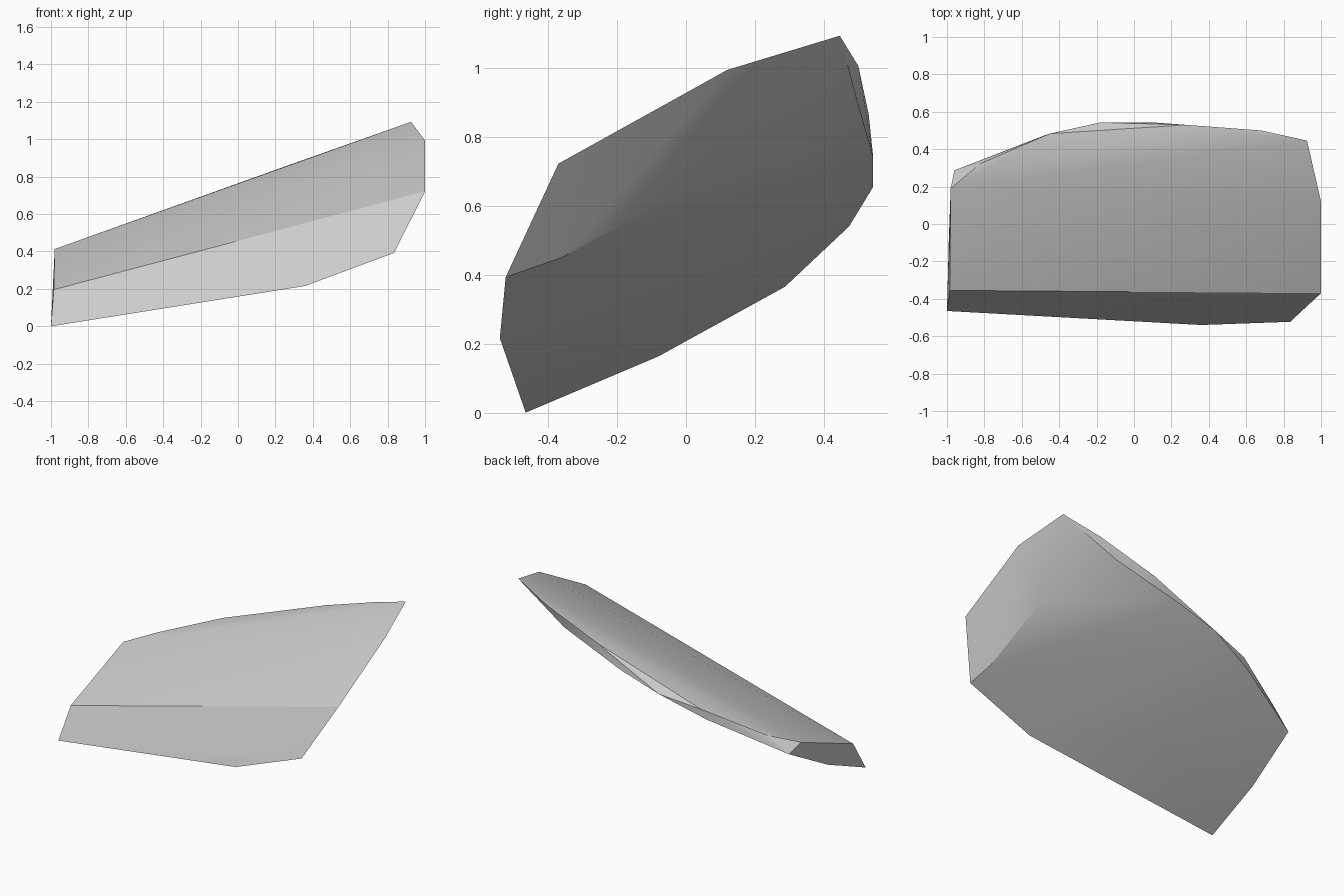
import bpy
import bmesh
import math
from mathutils import Vector

cube = bpy.data.objects.get("Cube")
if cube:
    bpy.data.objects.remove(cube, do_unlink=True)

# Plain grey material
grey = bpy.data.materials.new("light_grey")
grey.use_nodes = True
colour = (0.6, 0.6, 0.6, 1)
grey.diffuse_color = colour
grey.node_tree.nodes["Principled BSDF"].inputs["Base Color"].default_value = colour

# Outline of the domed upper side, from the front ridge around to the left end
upper_outline = [
    (-.985, -.355, .196), (1, -.37, .722), (1, .12, .994), (.925, .446, 1.093),
    (.68, .5, 1.005), (.28, .53, .865), (-.45, .483, .603), (-.822, .322, .468),
    (-.98, .19, .413),
]

# Outline of the lower side, in the same direction
lower_outline = [
    (-1, -.465, 0), (.36, -.54, .216), (.835, -.523, .393), (.815, -.36, .45),
    (.795, .09, .697), (.55, .5, .89), (.1, .543, .74), (-.18, .543, .655),
    (-.48, .473, .54), (-.96, .287, .365), (-.99, -.08, .163),
]

# Lowest point of the bulging underside
underside_peak = [(-.3, -.11, .26)]

# Solid faceted shard spanning both outlines
bm = bmesh.new()
for point in upper_outline + lower_outline + underside_peak:
    bm.verts.new(Vector(point))
bmesh.ops.convex_hull(bm, input=bm.verts[:])
loose = [v for v in bm.verts if not v.link_faces]
bmesh.ops.delete(bm, geom=loose, context="VERTS")
bmesh.ops.recalc_face_normals(bm, faces=bm.faces[:])

mesh = bpy.data.meshes.new("curved_shard")
bm.to_mesh(mesh)
bm.free()
mesh.materials.append(grey)
shard = bpy.data.objects.new("curved_shard", mesh)
bpy.context.collection.objects.link(shard)

# Soft broad faces, crisp rim
bpy.ops.object.select_all(action="DESELECT")
shard.select_set(True)
bpy.context.view_layer.objects.active = shard
bpy.ops.object.shade_smooth_by_angle(angle=math.radians(24))
